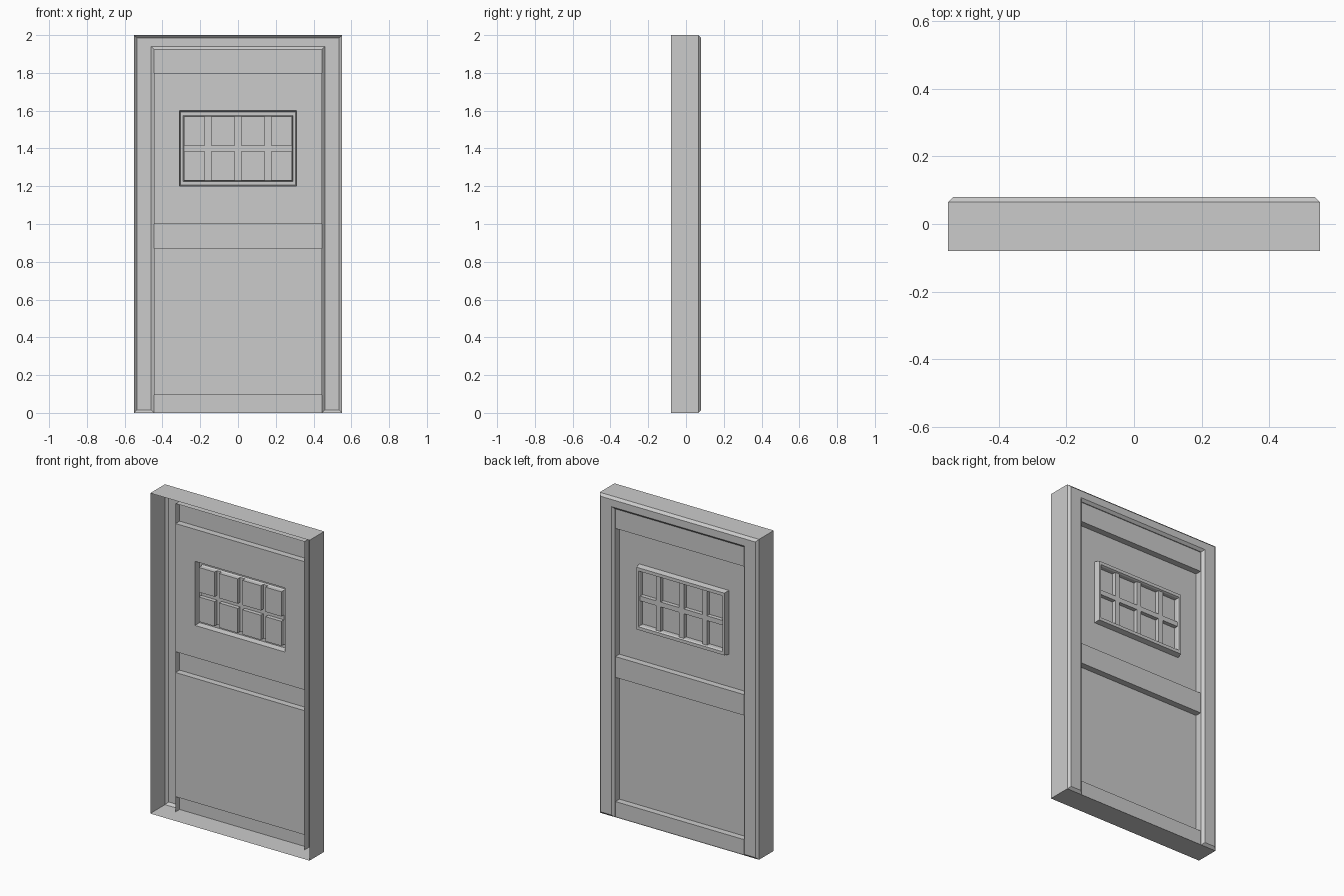
import bpy, bmesh

if "Cube" in bpy.data.objects:
    bpy.data.objects.remove(bpy.data.objects["Cube"])

HALF_W, HEIGHT = 0.55, 2.0
DOOR_W = 0.445
PANEL_Y, RAIL_Y = 0.02, 0.06      # door sheet and raised rails (detail faces the back)
MUNTIN_Y = 0.045


def make_object(name, faces):
    """Build a flat-faced open shell from polygons, facing +y."""
    bm = bmesh.new()
    for f in faces:
        bm.faces.new([bm.verts.new(p) for p in f])
    bmesh.ops.remove_doubles(bm, verts=bm.verts, dist=0.0005)
    bmesh.ops.recalc_face_normals(bm, faces=bm.faces)
    if sum(f.normal.y * f.calc_area() for f in bm.faces) < 0:
        bmesh.ops.reverse_faces(bm, faces=bm.faces)
    me = bpy.data.meshes.new(name)
    bm.to_mesh(me)
    bm.free()
    ob = bpy.data.objects.new(name, me)
    bpy.context.collection.objects.link(ob)
    return ob


def rect(x0, x1, z0, z1, y):
    return [(x0, y, z0), (x0, y, z1), (x1, y, z1), (x1, y, z0)]


def bridge(loops, closed):
    """Quads between successive four-point loops."""
    out = []
    for a, b in zip(loops, loops[1:]):
        for i in range(4 if closed else 3):
            j = (i + 1) % 4
            out.append([a[i], a[j], b[j], b[i]])
    return out


# Door casing: profile of (half width, top, y, bottom) swept up, over and down
profile = [
    (HALF_W, HEIGHT, -0.08, 0), (HALF_W, HEIGHT, 0.065, 0),
    (0.535, 1.985, 0.08, 0.015), (0.46, 1.94, 0.08, 0.015),
    (DOOR_W, 1.925, 0.065, 0), (DOOR_W, 1.925, PANEL_Y, 0),
]
loops = [rect(-w, w, b, h, y) for w, h, y, b in profile]
casing = bridge(loops, False)
for end in (0, 3):                # chamfered feet
    casing.append([l[end] for l in loops[1:5]])
make_object("door_casing", casing)

# Sill closing the underside
make_object("sill", [[(-HALF_W, -0.08, 0), (HALF_W, -0.08, 0),
                      (HALF_W, 0.065, 0), (-HALF_W, 0.065, 0)]])

# Door leaf: stepped profile of (z, y), skipping the panel that holds the window
steps = [(0, RAIL_Y), (0.095, RAIL_Y), (0.095, PANEL_Y), (0.87, PANEL_Y),
         (0.87, RAIL_Y), (1.0, RAIL_Y), (1.0, PANEL_Y), (1.8, PANEL_Y),
         (1.8, RAIL_Y), (1.925, RAIL_Y)]
leaf = []
for i, ((z0, y0), (z1, y1)) in enumerate(zip(steps, steps[1:])):
    if i != 6:
        leaf.append([(-DOOR_W, y0, z0), (DOOR_W, y0, z0),
                     (DOOR_W, y1, z1), (-DOOR_W, y1, z1)])
hole = rect(-0.31, 0.31, 1.2, 1.6, PANEL_Y)
leaf += bridge([rect(-DOOR_W, DOOR_W, 1.0, 1.8, PANEL_Y), hole], True)
make_object("door_leaf", leaf)

# Raised window trim
make_object("window_trim", bridge([
    hole,
    rect(-0.304, 0.304, 1.206, 1.594, 0.055),
    rect(-0.29, 0.29, 1.226, 1.574, 0.055),
    rect(-0.285, 0.285, 1.231, 1.569, MUNTIN_Y)], True))

# Window panes sunk between the glazing bars
xs = [-0.285, -0.176, -0.144, -0.016, 0.016, 0.144, 0.176, 0.285]
zs = [1.231, 1.385, 1.415, 1.569]
panes = []
for i, (x0, x1) in enumerate(zip(xs, xs[1:])):
    for k, (z0, z1) in enumerate(zip(zs, zs[1:])):
        rim = rect(x0, x1, z0, z1, MUNTIN_Y)
        if i % 2 or k % 2:
            panes.append(rim)
        else:
            glass = rect(x0, x1, z0, z1, PANEL_Y)
            panes += [glass] + bridge([rim, glass], True)
make_object("window_panes", panes)
